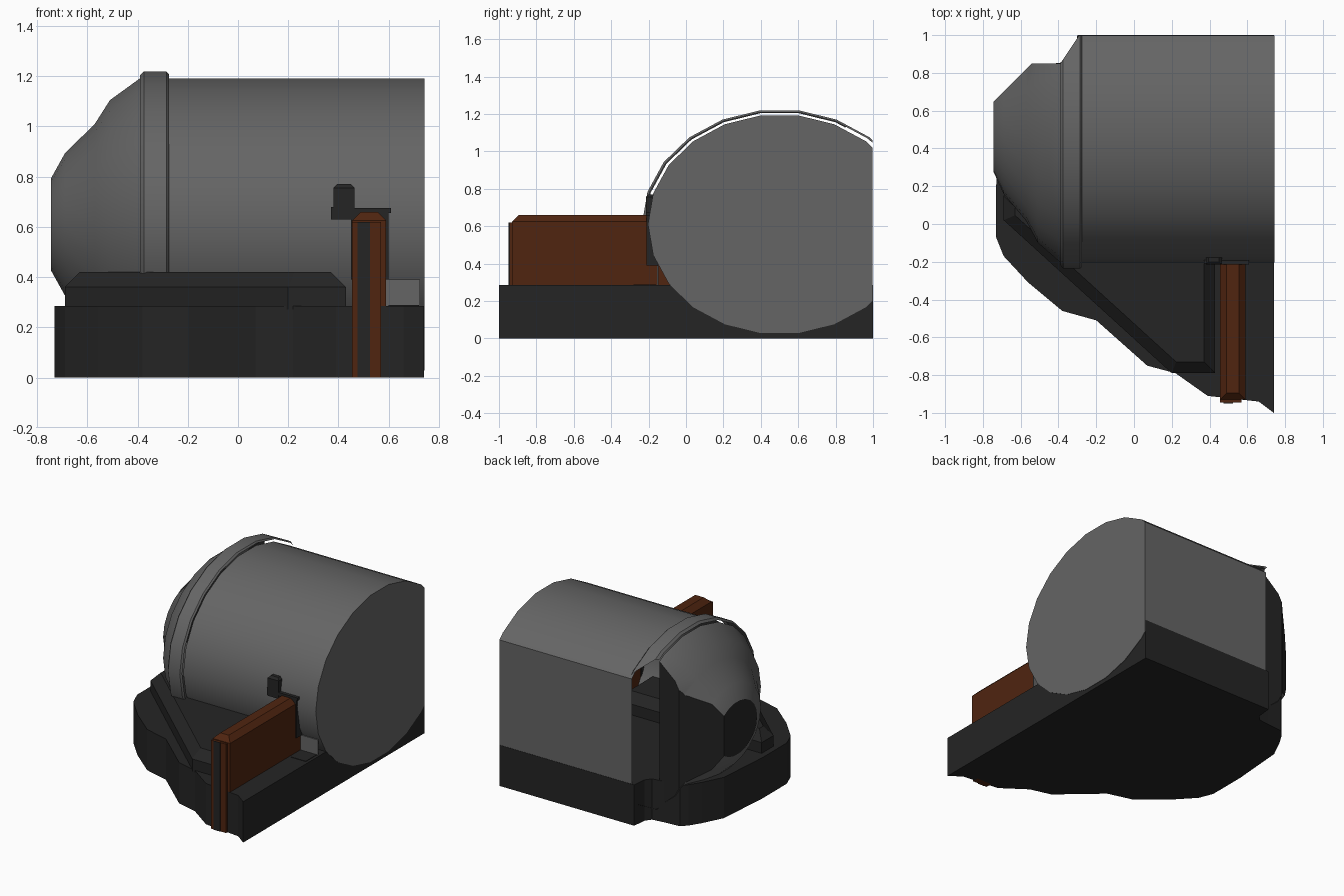
import bpy, bmesh, math

cube = bpy.data.objects.get("Cube")
if cube:
    bpy.data.objects.remove(cube, do_unlink=True)


def material(name, rgb):
    m = bpy.data.materials.new(name)
    m.use_nodes = True
    m.diffuse_color = (*rgb, 1)
    m.node_tree.nodes["Principled BSDF"].inputs["Base Color"].default_value = (*rgb, 1)
    return m


GREY = material("tank grey", (0.13, 0.13, 0.13))
DARK = material("dark base", (0.018, 0.018, 0.018))
BROWN = material("rust brown", (0.08, 0.018, 0.005))

# Shared elliptical section of the tank
SIDES, CY, CZ, RZ, RATIO = 22, 0.5, 0.61, 0.588, 0.7 / 0.585


def finish(name, bm, mats, smooth=False):
    bmesh.ops.recalc_face_normals(bm, faces=bm.faces)
    mesh = bpy.data.meshes.new(name)
    bm.to_mesh(mesh)
    bm.free()
    obj = bpy.data.objects.new(name, mesh)
    bpy.context.collection.objects.link(obj)
    for m in mats:
        mesh.materials.append(m)
    if smooth:
        bpy.ops.object.select_all(action="DESELECT")
        obj.select_set(True)
        bpy.context.view_layer.objects.active = obj
        bpy.ops.object.shade_smooth_by_angle(angle=math.radians(25))
    return obj


def revolve(profile, capped=True):
    """Sweep (x, radius) points round the tank axis."""
    bm = bmesh.new()
    rings = []
    for x, r in profile:
        ring = []
        for i in range(SIDES):
            a = (i + 0.5) * math.tau / SIDES
            ring.append(bm.verts.new((x, CY + r * RATIO * math.sin(a), CZ + r * math.cos(a))))
        rings.append(ring)
    for a, b in zip(rings, rings[1:]):
        for i in range(SIDES):
            j = (i + 1) % SIDES
            bm.faces.new((a[i], a[j], b[j], b[i]))
    if capped:
        bm.faces.new(rings[0])
        bm.faces.new(rings[-1])
    bm.normal_update()
    return bm


def cut(bm, point, normal, fill=True, slot=0):
    """Slice away the side the normal points to, closing the hole."""
    res = bmesh.ops.bisect_plane(bm, geom=bm.verts[:] + bm.edges[:] + bm.faces[:],
                                 plane_co=point, plane_no=normal, clear_outer=True)
    if fill:
        edges = [e for e in res["geom_cut"] if isinstance(e, bmesh.types.BMEdge)]
        for f in bmesh.ops.edgeloop_fill(bm, edges=edges)["faces"]:
            f.material_index = slot


def open_end(bm, x):
    faces = [f for f in bm.faces if all(abs(v.co.x - x) < 1e-4 for v in f.verts)]
    bmesh.ops.delete(bm, geom=faces, context="FACES")


def prism(name, outline, z0, z1, mat, chamfer=0):
    bm = bmesh.new()
    face = bm.faces.new([bm.verts.new((x, y, z0)) for x, y in outline])
    top = bmesh.ops.extrude_face_region(bm, geom=[face])["geom"]
    for v in top:
        if isinstance(v, bmesh.types.BMVert):
            v.co.z = z1
    if chamfer:
        rim = [e for e in bm.edges if all(v.co.z > z1 - 1e-4 for v in e.verts)]
        bmesh.ops.bevel(bm, geom=rim, offset=chamfer, segments=1, affect="EDGES")
    return finish(name, bm, [mat])


def box(name, x0, x1, y0, y1, z0, z1, mat, chamfer=0):
    return prism(name, [(x0, y0), (x1, y0), (x1, y1), (x0, y1)], z0, z1, mat, chamfer)


# Tank body, sliced flat at the back and open towards the dome
bm = revolve([(-0.28, RZ), (0.743, RZ)])
cut(bm, (0, 0.998, 0), (0, 1, 0))
open_end(bm, -0.28)
finish("tank_body", bm, [GREY], True)

# Stepped dome, trimmed at the back with dark closing walls
bm = revolve([(-0.39, RZ), (-0.51, 0.50), (-0.57, 0.405), (-0.69, 0.285), (-0.745, 0.185)])
for f in bm.faces:
    if all(v.co.x < -0.74 for v in f.verts):
        f.material_index = 1
cut(bm, (0, 0.85, 0), (0, 1, 0), slot=1)
cut(bm, (-0.57, 0.82, 0), (-1, 1, 0), slot=1)
open_end(bm, -0.39)
finish("tank_dome", bm, [GREY, DARK], True)

# Raised collar standing clear of the tank
bm = revolve([(-0.39, 0.60), (-0.375, 0.615), (-0.285, 0.615), (-0.275, 0.605)], False)
cut(bm, (0, 0.998, 0), (0, 1, 0), False)
cut(bm, (-0.29, 1, 0), (-0.15, 0.1, 0), False)
finish("tank_collar", bm, [GREY], True)

# Base slab with its irregular outline
prism("base_slab", [
    (0.74, -1), (0.74, 1), (-0.30, 1), (-0.31, 0.9), (-0.34, 0.86), (-0.42, 0.85),
    (-0.54, 0.84), (-0.58, 0.8), (-0.63, 0.72), (-0.7, 0.58), (-0.73, 0.2), (-0.73, -0.07),
    (-0.69, -0.17), (-0.56, -0.31), (-0.38, -0.46), (-0.2, -0.51), (0.07, -0.75),
    (0.22, -0.79), (0.39, -0.91), (0.66, -0.94)], 0, 0.285, DARK)

# Chamfered platform beside the tank
prism("platform", [(-0.69, 0.15), (-0.69, 0.02), (0.2, -0.79), (0.43, -0.79), (0.43, 0.15)],
      0.27, 0.42, DARK, 0.06)

# Rust wall with its front post and dark slot
box("rust_wall", 0.455, 0.59, -0.93, 0.0, 0.27, 0.66, BROWN, 0.035)
box("rust_post", 0.455, 0.57, -0.945, -0.90, 0, 0.62, BROWN)
box("post_slot", 0.475, 0.525, -0.949, -0.944, 0, 0.62, DARK)

# Dark bracket and fitting on the tank side
box("bracket_plate", 0.45, 0.60, -0.21, -0.15, 0.39, 0.66, DARK)
box("bracket_top", 0.45, 0.61, -0.215, -0.17, 0.655, 0.675, DARK)
box("fitting", 0.38, 0.465, -0.215, -0.15, 0.63, 0.77, DARK, 0.015)
box("fitting_lip", 0.37, 0.40, -0.21, -0.16, 0.63, 0.68, DARK)

# Pale panel under the tank bulge and the dark floor plate before it
box("lower_panel", 0.59, 0.725, -0.155, -0.148, 0.285, 0.39, GREY)
box("floor_plate", 0.60, 0.72, -0.28, -0.16, 0.284, 0.288, DARK)
